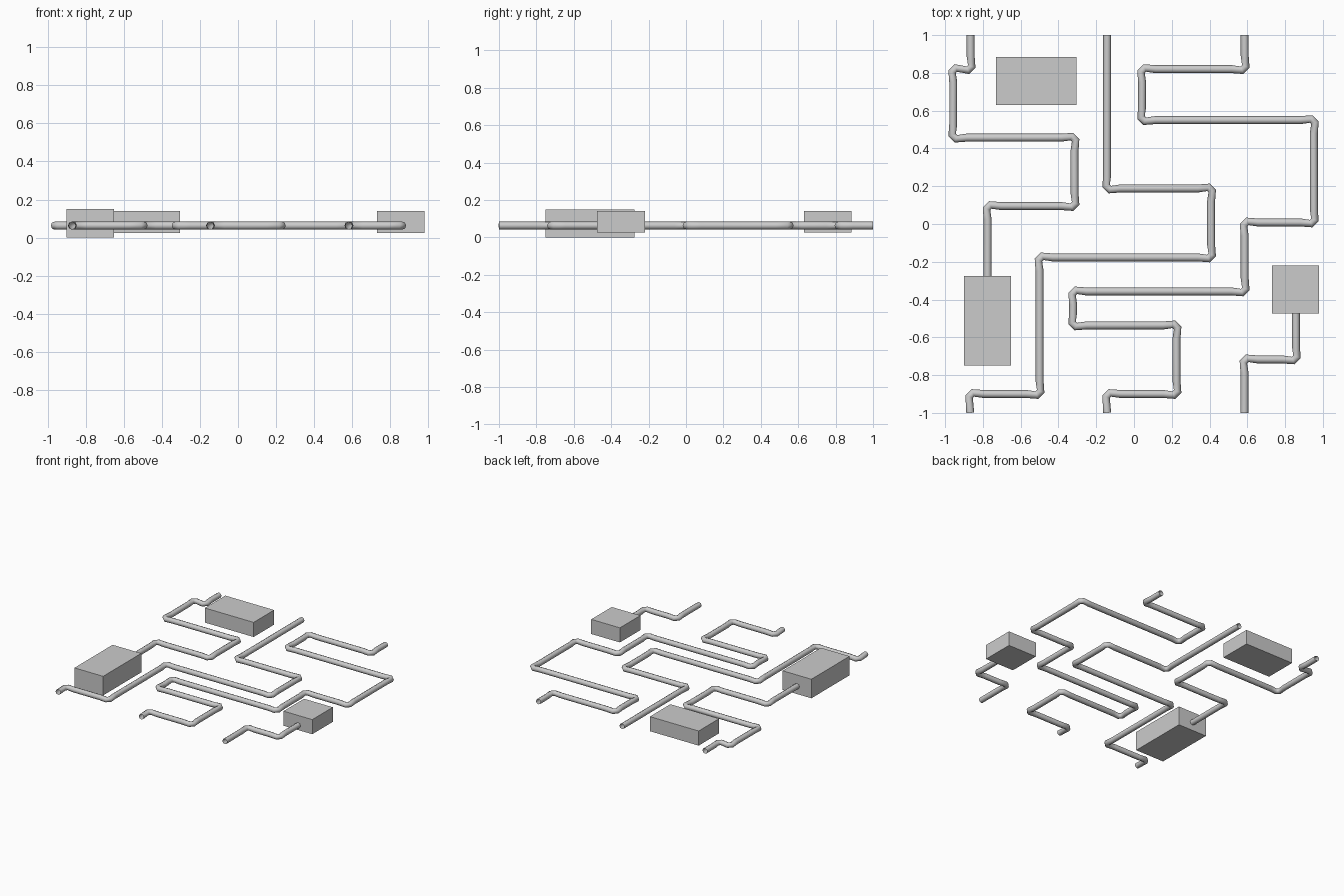
import bpy
from mathutils import Vector

if "Cube" in bpy.data.objects:
    bpy.data.objects.remove(bpy.data.objects["Cube"])

PIPE_Z = 0.063
PIPE_R = 0.021


def box(name, x0, x1, y0, y1, z0, z1):
    bpy.ops.mesh.primitive_cube_add(
        size=1, location=((x0 + x1) / 2, (y0 + y1) / 2, (z0 + z1) / 2))
    ob = bpy.context.object
    ob.name = name
    ob.scale = (x1 - x0, y1 - y0, z1 - z0)
    bpy.ops.object.transform_apply(location=False, rotation=False, scale=True)


def pipe(name, corners):
    # chamfer every corner, flaring slightly outwards
    pts = [Vector(c) for c in corners]
    path = [pts[0]]
    for a, p, b in zip(pts, pts[1:], pts[2:]):
        d_in, d_out = (p - a).normalized(), (b - p).normalized()
        reach = 0.07
        if (p - a).length > 0.16:
            path.append(p - d_in * reach)
        path.append(p - d_in * 0.014 - d_out * 0.006)
        path.append(p + d_out * 0.014 + d_in * 0.006)
        if (b - p).length > 0.16:
            path.append(p + d_out * reach)
    path.append(pts[-1])

    cu = bpy.data.curves.new(name, 'CURVE')
    cu.dimensions = '3D'
    cu.twist_mode = 'Z_UP'
    cu.bevel_depth = PIPE_R
    cu.bevel_resolution = 2
    sp = cu.splines.new('POLY')
    sp.points.add(len(path) - 1)
    for q, v in zip(sp.points, path):
        q.co = (v.x, v.y, PIPE_Z, 1)
    ob = bpy.data.objects.new(name, cu)
    bpy.context.collection.objects.link(ob)
    bpy.ops.object.select_all(action='DESELECT')
    ob.select_set(True)
    bpy.context.view_layer.objects.active = ob
    bpy.ops.object.convert(target='MESH')
    bpy.ops.object.shade_smooth()


def route(name, start, turns):
    # alternate x and y targets, the first run is along y
    x, y = start
    corners = [(x, y)]
    for i, t in enumerate(turns):
        if i % 2 == 0:
            y = t
        else:
            x = t
        corners.append((x, y))
    pipe(name, corners)


# Junction boxes
box("front_left_box", -0.90, -0.65, -0.75, -0.275, 0.0, 0.15)
box("back_left_box", -0.73, -0.305, 0.63, 0.885, 0.025, 0.14)
box("right_box", 0.73, 0.98, -0.475, -0.22, 0.025, 0.14)

# Pipes, each traced from its back end to its front end
route("left_pipe", (-0.865, 1), [0.82, -0.957, 0.457, -0.315, 0.095, -0.775, -0.30])
route("middle_pipe", (-0.142, 1), [0.188, 0.408, -0.177, -0.50, -0.90, -0.867, -1])
route("long_pipe", (0.586, 1), [0.82, 0.043, 0.55, 0.952, 0.008, 0.586, -0.357,
                               -0.322, -0.537, 0.225, -0.90, -0.142, -1])
route("right_pipe", (0.857, -0.45), [-0.717, 0.585, -1])
